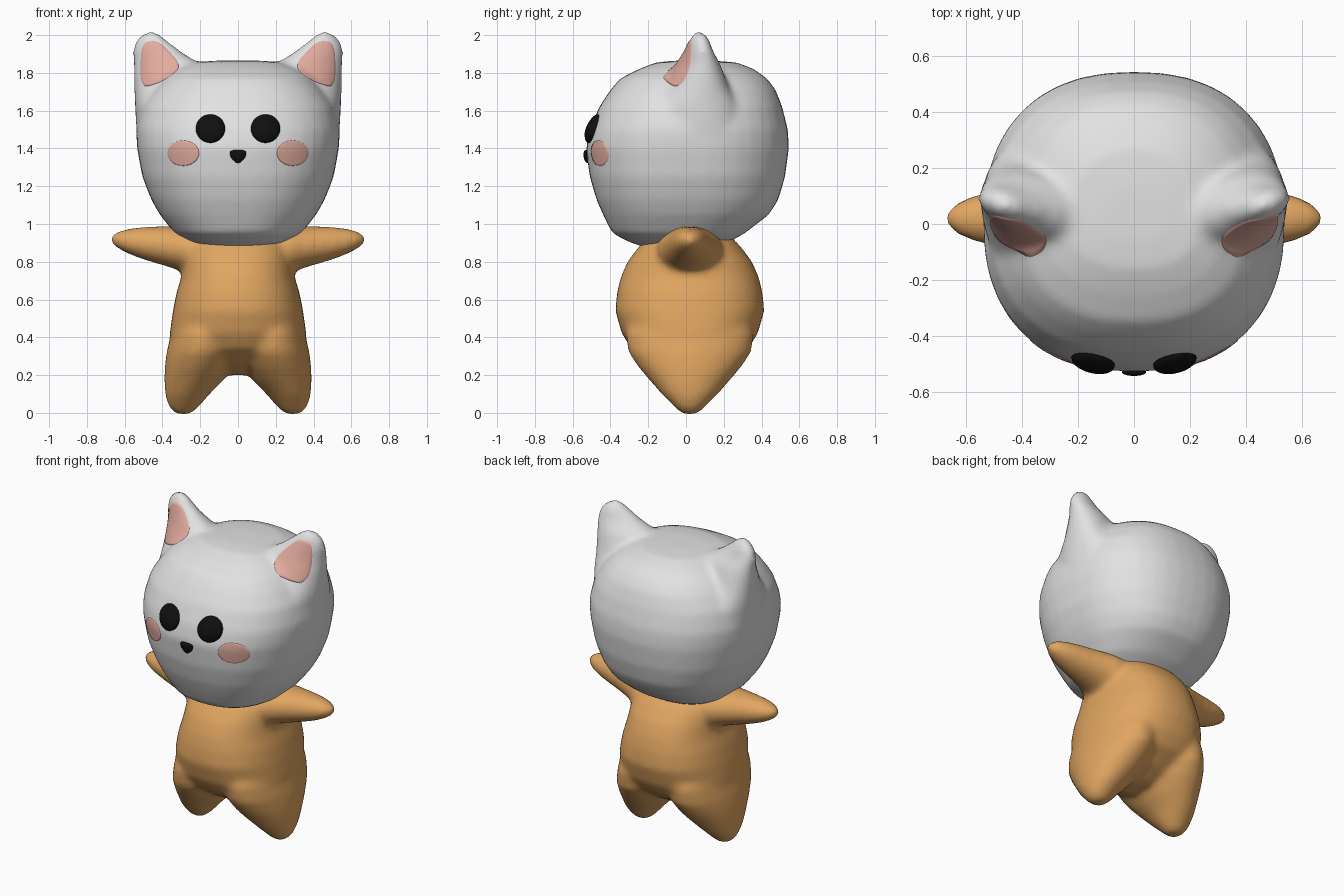
import bpy, bmesh, math
from mathutils import Vector
from mathutils.bvhtree import BVHTree

if "Cube" in bpy.data.objects:
    bpy.data.objects.remove(bpy.data.objects["Cube"])


def material(name, rgb):
    m = bpy.data.materials.new(name)
    m.diffuse_color = (*rgb, 1)
    m.use_nodes = True
    m.node_tree.nodes["Principled BSDF"].inputs["Base Color"].default_value = m.diffuse_color
    return m


WHITE = material("soft white", (0.76, 0.76, 0.76))
ORANGE = material("warm orange", (0.75, 0.38, 0.12))
PINK = material("blush pink", (0.76, 0.41, 0.34))
BLACK = material("black", (0.005, 0.005, 0.005))
SEG = 40


def spow(v, p):
    return math.copysign(abs(v) ** p, v)


def oval(n=2.0):
    """Unit superellipse points."""
    return [(spow(math.cos(a), 2 / n), spow(math.sin(a), 2 / n))
            for a in (2 * math.pi * i / SEG for i in range(SEG))]


def loft(bm, rings):
    """Skin a list of point rings into a closed solid."""
    vs = [[bm.verts.new(p) for p in r] for r in rings]
    for a, b in zip(vs, vs[1:]):
        for i in range(SEG):
            j = (i + 1) % SEG
            bm.faces.new((a[i], a[j], b[j], b[i]))
    bm.faces.new(vs[0][::-1])
    bm.faces.new(vs[-1])


def finish(name, bm, mat):
    me = bpy.data.meshes.new(name)
    bm.to_mesh(me)
    bm.free()
    me.materials.append(mat)
    me.polygons.foreach_set("use_smooth", [True] * len(me.polygons))
    ob = bpy.data.objects.new(name, me)
    bpy.context.collection.objects.link(ob)
    return ob


def fuse(name, bm, mat, smooth):
    """Merge overlapping solids into one soft skin."""
    bmesh.ops.recalc_face_normals(bm, faces=bm.faces[:])
    ob = finish(name, bm, mat)
    r = ob.modifiers.new("merge", 'REMESH')
    r.mode = 'VOXEL'
    r.voxel_size = 0.018
    r.use_smooth_shade = True
    s = ob.modifiers.new("soften", 'SMOOTH')
    s.factor = 0.5
    s.iterations = smooth
    dg = bpy.context.evaluated_depsgraph_get()
    me = bpy.data.meshes.new_from_object(ob.evaluated_get(dg))
    ob.modifiers.clear()
    ob.data = me
    me.materials.clear()
    me.materials.append(mat)
    me.polygons.foreach_set("use_smooth", [True] * len(me.polygons))
    return ob


# Head: z, half width, front y, back y
HEAD = [(.878, .15, -.22, .15), (.90, .25, -.29, .22), (.95, .335, -.39, .31),
        (1.05, .415, -.44, .44), (1.13, .46, -.475, .49), (1.25, .507, -.51, .525),
        (1.4, .535, -.53, .545), (1.5, .54, -.51, .54), (1.62, .51, -.46, .51),
        (1.71, .45, -.40, .475), (1.77, .395, -.35, .43), (1.82, .32, -.25, .36),
        (1.855, .23, -.16, .27), (1.865, .12, -.06, .14)]
# Ear: z, centre x, centre y, half width, half depth
EAR = [(1.35, .38, .04, .13, .20), (1.5, .38, .04, .158, .25), (1.62, .38, .04, .165, .24),
       (1.73, .38, .055, .17, .165), (1.8, .375, .06, .177, .135), (1.85, .378, .065, .175, .11),
       (1.915, .432, .068, .128, .072), (1.97, .458, .07, .085, .052), (2.003, .462, .07, .05, .035),
       (2.018, .462, .07, .02, .015)]
bm = bmesh.new()
loft(bm, [[(rx * c, (yb if s > 0 else -yf) * s, z) for c, s in oval(2.35)]
          for z, rx, yf, yb in HEAD])
for side in (-1, 1):
    loft(bm, [[(side * (xc + rx * c), yc + ry * s + .2 * rx * c, z) for c, s in oval()]
              for z, xc, yc, rx, ry in EAR])
head = fuse("head", bm, WHITE, 12)

# Body: z, half width, half depth
TORSO = [(.2, .06, .08), (.26, .2, .2), (.34, .33, .31), (.42, .362, .36), (.54, .345, .395),
         (.64, .325, .385), (.72, .30, .365), (.8, .29, .33), (.88, .28, .27),
         (.95, .24, .2), (.99, .18, .12)]
# Leg: z, centre x, half width, half depth
LEG = [(-.008, .29, .025, .025), (.005, .29, .055, .055), (.04, .285, .085, .09),
       (.1, .268, .118, .15), (.17, .235, .155, .21), (.24, .21, .178, .27),
       (.32, .19, .188, .325), (.42, .18, .175, .34), (.52, .17, .15, .3)]
# Arm: x, centre z, half depth, half height
ARM = [(.15, .86, .18, .125), (.28, .865, .17, .125), (.34, .877, .145, .113),
       (.42, .888, .12, .1), (.5, .898, .1, .087), (.58, .908, .08, .067),
       (.635, .915, .055, .046), (.663, .918, .03, .028), (.675, .92, .012, .012)]
YC = .02
bm = bmesh.new()
loft(bm, [[(rx * c, YC + ry * s, z) for c, s in oval(2.3)] for z, rx, ry in TORSO])
for side in (-1, 1):
    loft(bm, [[(side * (xc + rx * c), YC + ry * s, z) for c, s in oval()]
              for z, xc, rx, ry in LEG])
    loft(bm, [[(side * x, YC + ry * c, zc + rz * s) for c, s in oval()]
              for x, zc, ry, rz in ARM])
fuse("body", bm, ORANGE, 10)

# Face details: outlines in x, z projected onto the head from the front
hb = bmesh.new()
hb.from_mesh(head.data)
TREE = BVHTree.FromBMesh(hb)


def surface(x, z):
    hit = TREE.ray_cast(Vector((x, -2, z)), Vector((0, 1, 0)))[0]
    return hit or TREE.find_nearest(Vector((x, .05, z)))[0]


def rounded(pts, times=3):
    """Cut corners until the outline is soft."""
    for _ in range(times):
        out = []
        for i, p in enumerate(pts):
            q = pts[(i + 1) % len(pts)]
            out += [tuple(a * .8 + b * .2 for a, b in zip(p, q)),
                    tuple(a * .2 + b * .8 for a, b in zip(p, q))]
        pts = out
    return pts


def ellipse(x, z, rx, rz):
    return [(x + rx * c, z + rz * s) for c, s in oval()]


def patch(name, outline, mat, dome=0.0):
    n = len(outline)
    cx = sum(p[0] for p in outline) / n
    cz = sum(p[1] for p in outline) / n
    bm = bmesh.new()

    def vert(x, z, t):
        lift = -.004 if t == 1 else .004 + dome * math.sqrt(1 - t * t)
        return bm.verts.new(surface(x, z) - Vector((0, lift, 0)))

    mid = vert(cx, cz, 0)
    prev = None
    for t in (.2, .4, .6, .75, .88, .97, 1):
        ring = [vert(cx + (x - cx) * t, cz + (z - cz) * t, t) for x, z in outline]
        for i in range(n):
            j = (i + 1) % n
            bm.faces.new((prev[i], prev[j], ring[j], ring[i]) if prev
                         else (mid, ring[j], ring[i]))
        prev = ring
    bm.normal_update()
    for f in bm.faces:
        if f.normal.y > 0:
            f.normal_flip()
    finish(name, bm, mat)


EAR_PINK = [(.515, 1.962), (.42, 1.975), (.29, 1.835), (.40, 1.752), (.518, 1.715)]
for side, label in ((-1, "left"), (1, "right")):
    patch("eye_" + label, ellipse(side * .146, 1.505, .078, .076), BLACK, .03)
    patch("cheek_" + label, ellipse(side * .29, 1.375, .085, .068), PINK)
    patch("inner_ear_" + label, rounded([(side * x, z) for x, z in EAR_PINK]), PINK)
patch("nose", rounded([(-.046, 1.392), (.046, 1.392), (.04, 1.35), (0, 1.315), (-.04, 1.35)]),
      BLACK, .015)
hb.free()
